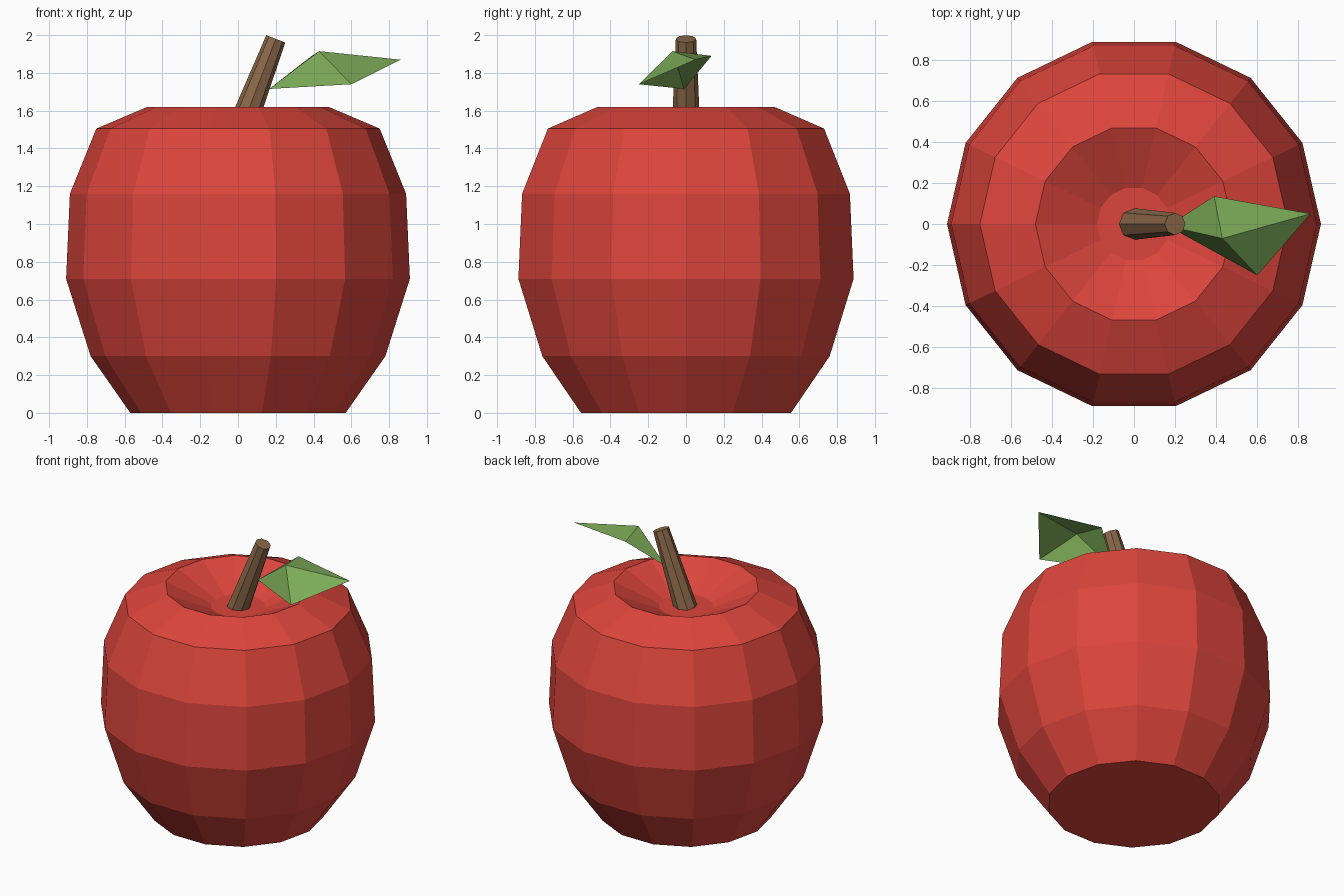
import bpy, bmesh
from math import sin, cos, tau
from mathutils import Vector

cube = bpy.data.objects.get("Cube")
if cube:
    bpy.data.objects.remove(cube, do_unlink=True)


def material(name, color):
    mat = bpy.data.materials.new(name)
    mat.use_nodes = True
    mat.diffuse_color = (*color, 1)
    mat.node_tree.nodes["Principled BSDF"].inputs["Base Color"].default_value = (*color, 1)
    return mat


def finish(name, bm, mat, fix_normals=True):
    if fix_normals:
        bmesh.ops.recalc_face_normals(bm, faces=bm.faces)
    mesh = bpy.data.meshes.new(name)
    bm.to_mesh(mesh)
    bm.free()
    mesh.materials.append(mat)
    obj = bpy.data.objects.new(name, mesh)
    bpy.context.collection.objects.link(obj)
    return obj


def ring(bm, center, radius, sides, u=Vector((1, 0, 0)), v=Vector((0, 1, 0))):
    angles = [tau * i / sides for i in range(sides)]
    return [bm.verts.new(center + radius * (u * cos(a) + v * sin(a))) for a in angles]


def loft(bm, rings):
    """Skin consecutive rings and close both ends."""
    for a, b in zip(rings, rings[1:]):
        n = len(a)
        for i in range(n):
            j = (i + 1) % n
            bm.faces.new((a[i], a[j], b[j], b[i]))
    bm.faces.new(rings[0][::-1])
    bm.faces.new(rings[-1])


red = material("apple red", (0.72, 0.06, 0.045))
brown = material("stem brown", (0.26, 0.14, 0.066))
green = material("leaf green", (0.20, 0.40, 0.095))

# Fruit body: lathed profile that folds into the hollow on top
profile = [(0.57, 0), (0.78, 0.30), (0.91, 0.71), (0.89, 1.16),
           (0.75, 1.505), (0.48, 1.62), (0.18, 1.48)]
bm = bmesh.new()
loft(bm, [ring(bm, Vector((0, 0, z)), r, 14) for r, z in profile])
finish("fruit_body", bm, red)

# Stem: leaning, tapered, eight sided
base, top = Vector((0, 0, 1.46)), Vector((0.2, 0, 1.98))
side = Vector((0, 1, 0))
across = side.cross(top - base).normalized()
bm = bmesh.new()
loft(bm, [ring(bm, base, 0.077, 8, across, side), ring(bm, top, 0.054, 8, across, side)])
finish("stem", bm, brown)

# Leaf: thin folded sheet around a raised middle point
bm = bmesh.new()
middle = bm.verts.new((0.43, -0.07, 1.915))
rim = [bm.verts.new(p) for p in ((0.165, -0.01, 1.715), (0.6, -0.25, 1.74),
                                 (0.86, 0.05, 1.87), (0.39, 0.135, 1.89))]
for i in range(4):
    bm.faces.new((middle, rim[i], rim[(i + 1) % 4]))
finish("leaf", bm, green, fix_normals=False)
